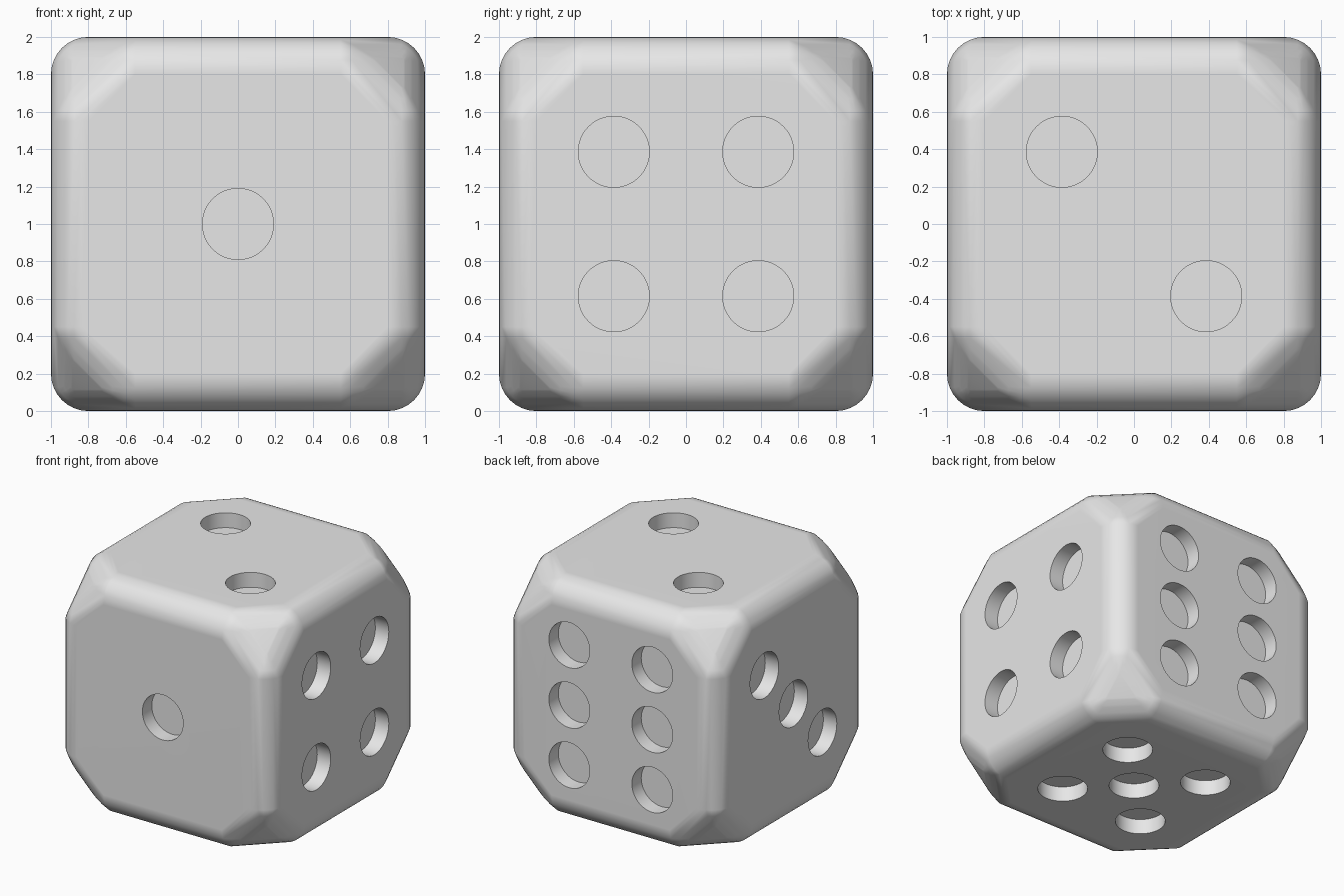
import bpy, bmesh, math
from mathutils import Vector, Matrix

if "Cube" in bpy.data.objects:
    bpy.data.objects.remove(bpy.data.objects["Cube"])

R = 0.2        # edge rounding radius
END = 0.55     # where the rounded edges stop at each clipped corner
PIP_R, PIP_DEPTH, P, ROW = 0.19, 0.125, 0.386, 0.505
SEG = 8

grey = bpy.data.materials.new("light_grey")
grey.diffuse_color = (0.8, 0.8, 0.8, 1)
grey.use_nodes = True
grey.node_tree.nodes["Principled BSDF"].inputs["Base Color"].default_value = grey.diffuse_color


def corner_points():
    """Domed six-sided patch for the +x +y +z corner, bounded by three edge arcs."""
    loop = []
    for axis in range(3):
        arc = []
        for i in range(SEG + 1):
            a = math.pi / 2 * i / SEG
            p = [0, 0, 0]
            p[axis] = END
            p[(axis + 1) % 3] = 1 - R + R * math.cos(a)
            p[(axis + 2) % 3] = 1 - R + R * math.sin(a)
            arc.append(Vector(p))
        loop += arc
        # straight border along the flat face
        a, b = Vector((0, 0, 0)), Vector((0, 0, 0))
        a[axis], a[(axis + 1) % 3], a[(axis + 2) % 3] = END, 1, 1 - R
        b[axis], b[(axis + 1) % 3], b[(axis + 2) % 3] = 1 - R, 1, END
        loop += [a.lerp(b, t / 4) for t in (1, 2, 3)]
    out = Vector((1, 1, 1)).normalized()
    centre = out * 1.374
    pts = list(loop)
    for s in (0.8, 0.6, 0.4, 0.2):
        pts += [centre + (p - centre) * s + out * 0.066 * (1 - s * s) for p in loop]
    return pts + [centre + out * 0.066]


# Body: mirror the corner patch eight ways and wrap it
bm = bmesh.new()
for sx in (-1, 1):
    for sy in (-1, 1):
        for sz in (-1, 1):
            for p in corner_points():
                bm.verts.new((p.x * sx, p.y * sy, p.z * sz + 1))
bmesh.ops.remove_doubles(bm, verts=bm.verts, dist=1e-4)
res = bmesh.ops.convex_hull(bm, input=bm.verts)
loose = [v for v in bm.verts if not v.link_faces]
bmesh.ops.delete(bm, geom=loose, context='VERTS')
bmesh.ops.dissolve_limit(bm, angle_limit=math.radians(0.3), verts=bm.verts, edges=bm.edges)
bmesh.ops.recalc_face_normals(bm, faces=bm.faces)
mesh = bpy.data.meshes.new("die_body")
bm.to_mesh(mesh)
bm.free()
body = bpy.data.objects.new("die_body", mesh)
bpy.context.collection.objects.link(body)
mesh.materials.append(grey)

# Pip layouts: face normal, in-face directions u and v, and spots (u, v)
X, Y, Z = Vector((1, 0, 0)), Vector((0, 1, 0)), Vector((0, 0, 1))
four = [(u, v) for u in (-P, P) for v in (-P, P)]
faces = [
    (-Y, X, Z, [(0, 0)]),
    (Z, X, Y, [(-P, P), (P, -P)]),
    (-X, Y, Z, [(-P, -P), (0, 0), (P, P)]),
    (X, Y, Z, four),
    (-Z, X, Y, four + [(0, 0)]),
    (Y, X, Z, [(u, v) for u in (-P, P) for v in (-ROW, 0, ROW)]),
]

# Cylinders that carve the pips
bm = bmesh.new()
for n, u, v, spots in faces:
    turn = n.to_track_quat('Z', 'Y').to_matrix().to_4x4()
    for a, b in spots:
        pos = Z + n + u * a + v * b
        bmesh.ops.create_cone(bm, cap_ends=True, segments=48, radius1=PIP_R, radius2=PIP_R,
                              depth=2 * PIP_DEPTH, matrix=Matrix.Translation(pos) @ turn)
cut_mesh = bpy.data.meshes.new("pip_cutter")
bm.to_mesh(cut_mesh)
bm.free()
cut_mesh.materials.append(grey)
cutter = bpy.data.objects.new("pip_cutter", cut_mesh)
bpy.context.collection.objects.link(cutter)
cutter.hide_render = True

bpy.context.view_layer.objects.active = body
body.select_set(True)
carve = body.modifiers.new("carve_pips", 'BOOLEAN')
carve.object, carve.operation, carve.solver = cutter, 'DIFFERENCE', 'EXACT'
bpy.ops.object.modifier_apply(modifier=carve.name)
bpy.data.objects.remove(cutter)

# Smooth rounding, crisp pip rims, flat sides kept flat
bpy.ops.object.shade_smooth_by_angle(angle=math.radians(50))
weighted = body.modifiers.new("flat_sides", 'WEIGHTED_NORMAL')
weighted.keep_sharp = True
